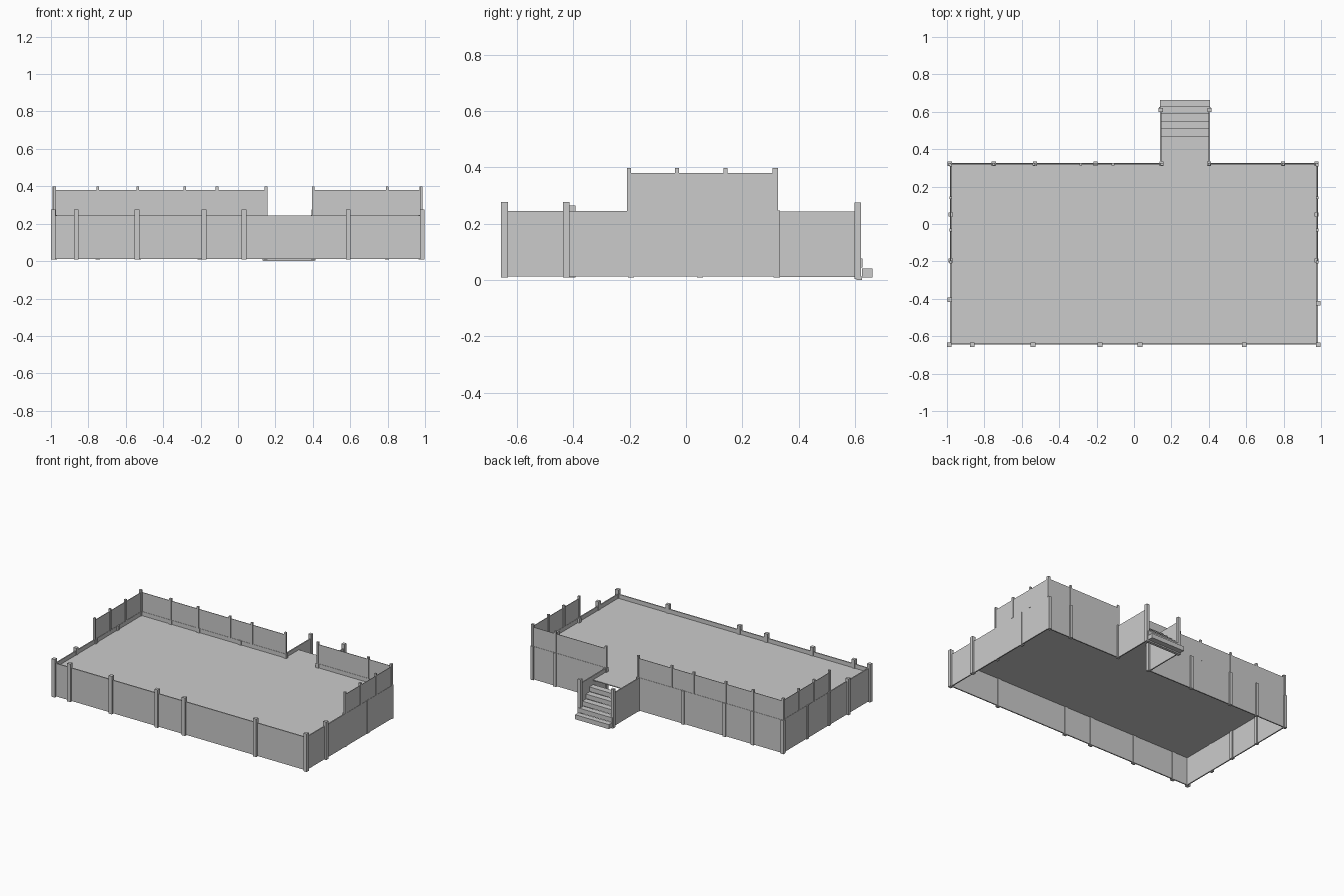
import bpy

T = 0.008          # panel thickness
Z0, WALL, RAIL, FLOOR = 0.012, 0.245, 0.38, 0.216


def box(name, x0, x1, y0, y1, z0, z1):
    bpy.ops.mesh.primitive_cube_add(size=1, location=((x0 + x1) / 2, (y0 + y1) / 2, (z0 + z1) / 2))
    ob = bpy.context.object
    ob.name = name
    ob.scale = (x1 - x0, y1 - y0, z1 - z0)
    bpy.ops.object.transform_apply(location=False, rotation=False, scale=True)
    return ob


def post(name, x, y, z0, z1, w):
    return box(name, x - w / 2, x + w / 2, y - w / 2, y + w / 2, z0, z1)


# deck floor and stair landing
box("deck_floor", -0.98, 0.98, -0.64, 0.32, FLOOR - 0.006, FLOOR)
box("stair_landing", 0.145, 0.40, 0.32, 0.47, FLOOR - 0.006, FLOOR)

# skirt walls around the deck, open at the stairs
box("front_wall", -0.985, 0.985, -0.645, -0.645 + T, Z0, WALL)
for s, side in ((-1, "left"), (1, "right")):
    xs = sorted((s * 0.985, s * (0.985 - T)))
    box(side + "_wall", *xs, -0.64, 0.325, Z0, WALL)
    box(side + "_railing_panel", xs[0] + 0.002, xs[1] - 0.002, -0.205, 0.322, WALL, RAIL)
for side, x0, x1 in (("left", -0.985, 0.15), ("right", 0.40, 0.985)):
    box("back_wall_" + side, x0, x1, 0.325 - T, 0.325, Z0, WALL)
    box("back_railing_panel_" + side, x0, x1, 0.319, 0.323, WALL, RAIL)

# stair side walls and newel posts
for side, x in (("left", 0.143), ("right", 0.403)):
    box("stair_wall_" + side, x - T / 2, x + T / 2, 0.32, 0.61, 0.01, 0.243)
    post("stair_post_" + side, x, 0.61, 0.004, 0.275, 0.022)

# stair treads, rising from the back towards the deck
edges = [0.47, 0.51, 0.55, 0.59, 0.627, 0.662]
for i in range(5):
    top = FLOOR - 0.035 * (i + 1)
    box("stair_tread", 0.14, 0.405, edges[i] - 0.003, edges[i + 1], top - 0.032, top)
box("stair_base", 0.135, 0.41, 0.605, 0.625, 0.0, 0.012)

# heavy posts along the low front and sides
for x in (-0.987, -0.865, -0.54, -0.182, 0.032, 0.59, 0.985):
    post("front_post", x, -0.645, Z0 - 0.004, 0.277, 0.025)
post("left_side_post", -0.985, -0.405, Z0 - 0.004, 0.265, 0.024)
post("right_side_post", 0.985, -0.425, Z0 - 0.004, 0.277, 0.024)

# lower posts under the railing
for x in (-0.985, -0.75, -0.53, -0.205, 0.148, 0.402, 0.797, 0.975):
    post("back_post", x, 0.322, Z0 - 0.003, WALL + 0.002, 0.022)
for x in (-0.98, 0.975):
    for y in (-0.195, 0.05):
        post("side_lower_post", x, y, Z0 - 0.003, WALL + 0.002, 0.022)

# slim railing posts
for x in (-0.985, -0.75, -0.535, -0.285, -0.112, 0.15, 0.402, 0.797, 0.977):
    post("back_railing_post", x, 0.319, WALL, 0.398, 0.014)
for x in (-0.98, 0.98):
    for y in (-0.203, -0.032, 0.14, 0.314):
        post("side_railing_post", x, y, WALL, 0.398, 0.014)
